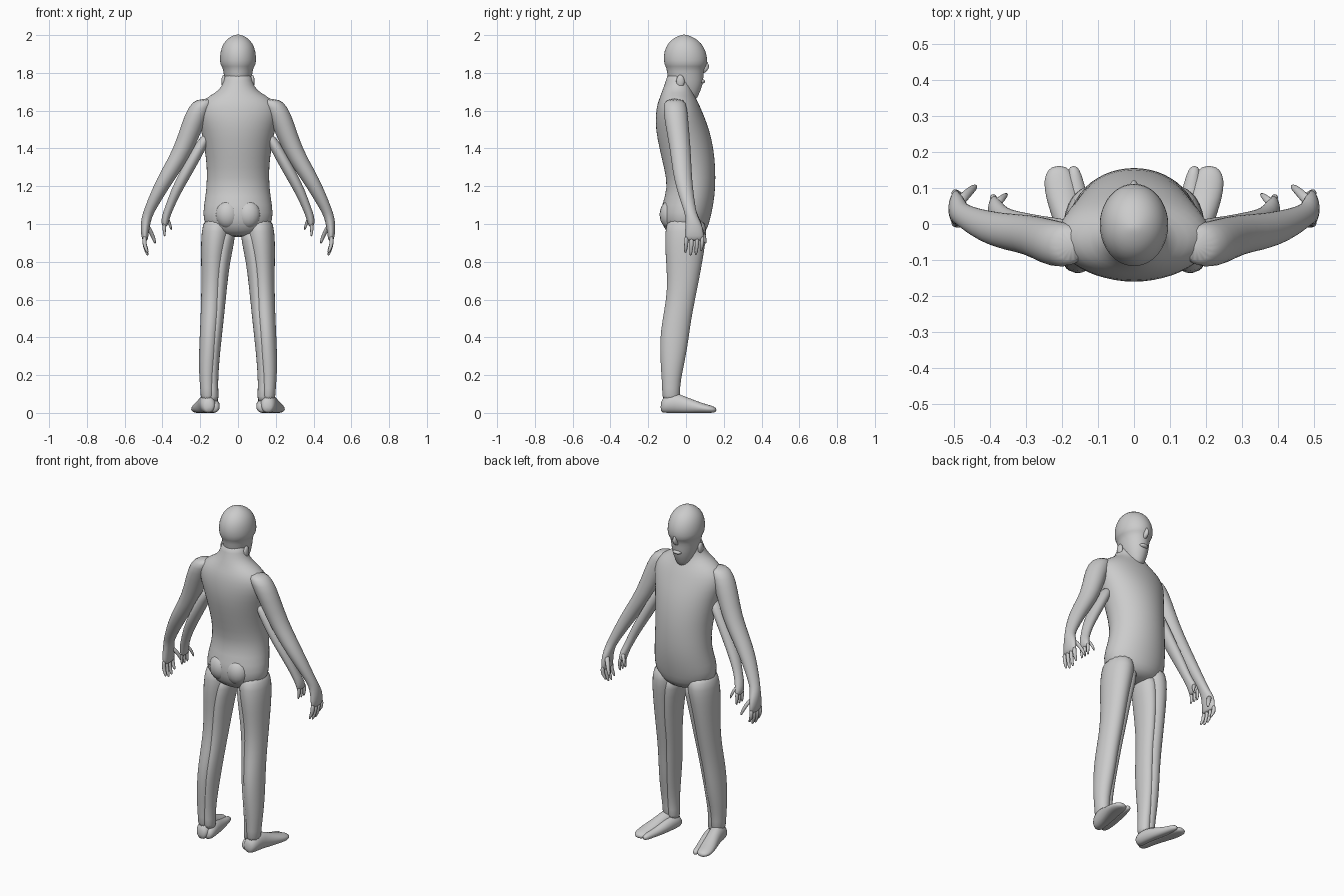
import bpy, bmesh
from math import cos, sin, pi


def loft(name, rings, axis='z', mirror=False, sides=16, level=1):
    """Skin elliptical rings (cx, cy, cz, ra, rb) lying across the given axis."""
    bm = bmesh.new()
    loops = []
    for cx, cy, cz, ra, rb in rings:
        loop = []
        for i in range(sides):
            a = 2 * pi * i / sides
            u, v = ra * cos(a), rb * sin(a)
            p = (cx + u, cy + v, cz) if axis == 'z' else (cx + u, cy, max(0.0, cz + v))
            loop.append(bm.verts.new(p))
        loops.append(loop)
    for a, b in zip(loops, loops[1:]):
        for i in range(sides):
            j = (i + 1) % sides
            bm.faces.new((a[i], a[j], b[j], b[i]))
    bm.faces.new(loops[0])
    bm.faces.new(loops[-1])
    bmesh.ops.recalc_face_normals(bm, faces=bm.faces)
    return finish(name, bm, mirror, level)


def ball(name, loc, size, mirror=False):
    bm = bmesh.new()
    bmesh.ops.create_uvsphere(bm, u_segments=16, v_segments=10, radius=1)
    for v in bm.verts:
        v.co = [c * s + o for c, s, o in zip(v.co, size, loc)]
    return finish(name, bm, mirror, 0)


def finish(name, bm, mirror, level):
    me = bpy.data.meshes.new(name)
    bm.to_mesh(me)
    bm.free()
    for p in me.polygons:
        p.use_smooth = True
    ob = bpy.data.objects.new(name, me)
    bpy.context.collection.objects.link(ob)
    if mirror:
        ob.modifiers.new("mirror", 'MIRROR')
    if level:
        m = ob.modifiers.new("smooth", 'SUBSURF')
        m.levels = m.render_levels = level
    return ob


def profile(rows):
    """Rows of (z, half width, back y, front y) to centred rings."""
    return [(0, (b + f) / 2, z, w, (f - b) / 2) for z, w, b, f in rows]


# Torso with neck base
loft("torso", profile([
    (.93, .07, -.06, .06), (.96, .15, -.11, .11), (1.02, .19, -.135, .128),
    (1.1, .182, -.132, .146), (1.19, .167, -.095, .157), (1.3, .165, -.118, .157),
    (1.4, .178, -.142, .147), (1.5, .197, -.162, .125), (1.58, .22, -.162, .093),
    (1.64, .205, -.152, .068), (1.68, .15, -.135, .045), (1.71, .095, -.125, .035),
    (1.76, .074, -.105, .03), (1.80, .07, -.10, .03)]), sides=24)
ball("buttock", (.055, -.085, 1.05), (.065, .055, .075), True)

# Head: jaw, face and overhanging skull cap
loft("head", profile([
    (1.655, .025, .01, .055), (1.69, .05, -.04, .07), (1.74, .068, -.09, .092),
    (1.79, .076, -.1, .093), (1.83, .082, -.105, .1), (1.84, .096, -.116, .113),
    (1.89, .098, -.122, .115), (1.94, .088, -.108, .095), (1.975, .064, -.08, .065),
    (1.995, .034, -.045, .025), (2.003, .01, -.015, -.005)]), sides=20)
loft("nose", [(0, .09, 1.87, .008, .015), (0, .105, 1.84, .013, .025),
              (0, .095, 1.81, .016, .022), (0, .08, 1.795, .01, .01)], sides=8)
ball("lips", (0, .082, 1.755), (.028, .02, .012))
ball("ear", (.076, -.03, 1.755), (.012, .022, .034), True)

# Outer and inner arms
loft("outer_arm", [
    (.17, -.06, 1.665, .05, .05), (.2, -.058, 1.62, .065, .065),
    (.235, -.05, 1.54, .062, .064), (.285, -.03, 1.4, .056, .056),
    (.35, -.022, 1.29, .054, .052), (.41, -.008, 1.19, .044, .045),
    (.465, .018, 1.08, .032, .034), (.482, .03, 1.04, .028, .032),
    (.492, .043, .99, .025, .047), (.494, .044, .93, .019, .052),
    (.49, .044, .91, .012, .046)], mirror=True)
loft("inner_arm", [
    (.16, -.03, 1.48, .03, .035), (.205, -.025, 1.4, .036, .042),
    (.265, -.018, 1.29, .037, .042), (.325, 0, 1.18, .031, .036),
    (.362, .018, 1.09, .024, .027), (.382, .035, 1.04, .024, .033),
    (.388, .045, 1.0, .018, .036), (.386, .045, .985, .01, .03)], mirror=True)

# Fingers and thumbs on both pairs of hands
for i in range(4):
    y = .002 + .028 * i
    tip = (.845, .832, .835, .855)[i]
    loft("outer_finger", [(.494, y, .94, .012, .012), (.497, y, .895, .012, .012),
                          (.485, y - .004, tip + .02, .01, .01),
                          (.478, y - .006, tip, .005, .005)], mirror=True, sides=8)
loft("outer_thumb", [(.485, .06, 1.0, .016, .018), (.462, .085, .96, .013, .014),
                     (.445, .1, .92, .011, .011), (.438, .104, .895, .005, .006)],
     mirror=True, sides=8)
for i in range(3):
    y = .02 + .026 * i
    loft("inner_finger", [(.388, y, 1.01, .011, .011), (.392, y + .003, .97, .01, .01),
                          (.387, y, .93, .005, .006)], mirror=True, sides=8)
loft("inner_thumb", [(.382, .055, 1.04, .014, .014), (.362, .075, 1.005, .01, .01),
                     (.352, .083, .965, .005, .005)], mirror=True, sides=8)

# Legs: outer shell and inner shell meet along a groove
loft("outer_leg", [
    (.11, 0, 1.04, .07, .10), (.115, 0, .96, .08, .112), (.125, -.006, .88, .073, .108),
    (.132, -.01, .78, .064, .095), (.137, -.02, .65, .058, .08), (.142, -.04, .54, .056, .077),
    (.15, -.057, .44, .052, .078), (.155, -.066, .34, .052, .074), (.163, -.075, .22, .046, .058),
    (.162, -.08, .13, .038, .046), (.16, -.078, .05, .038, .05)], mirror=True)
loft("inner_leg", [
    (.065, .005, .98, .05, .08), (.072, 0, .92, .058, .09), (.088, -.01, .8, .046, .085),
    (.1, -.02, .66, .042, .07), (.108, -.04, .54, .038, .064), (.12, -.058, .42, .037, .066),
    (.13, -.066, .32, .036, .06), (.137, -.074, .2, .033, .047), (.136, -.078, .12, .031, .04),
    (.132, -.076, .05, .034, .045)], mirror=True)

# Feet: broad outer foot and slim inner toe strip
loft("outer_foot", [
    (.155, -.135, .03, .022, .025), (.158, -.115, .045, .042, .05), (.164, -.06, .052, .044, .058),
    (.176, -.01, .04, .042, .05), (.192, .05, .03, .047, .036), (.203, .1, .022, .048, .026),
    (.208, .14, .018, .04, .02), (.208, .162, .015, .018, .01)], axis='y', mirror=True)
loft("inner_foot", [
    (.13, -.12, .025, .02, .02), (.128, -.1, .035, .036, .037), (.132, -.04, .04, .034, .042),
    (.145, .03, .028, .032, .032), (.158, .09, .02, .026, .022), (.165, .14, .018, .02, .018),
    (.168, .162, .015, .01, .01)], axis='y', mirror=True)
